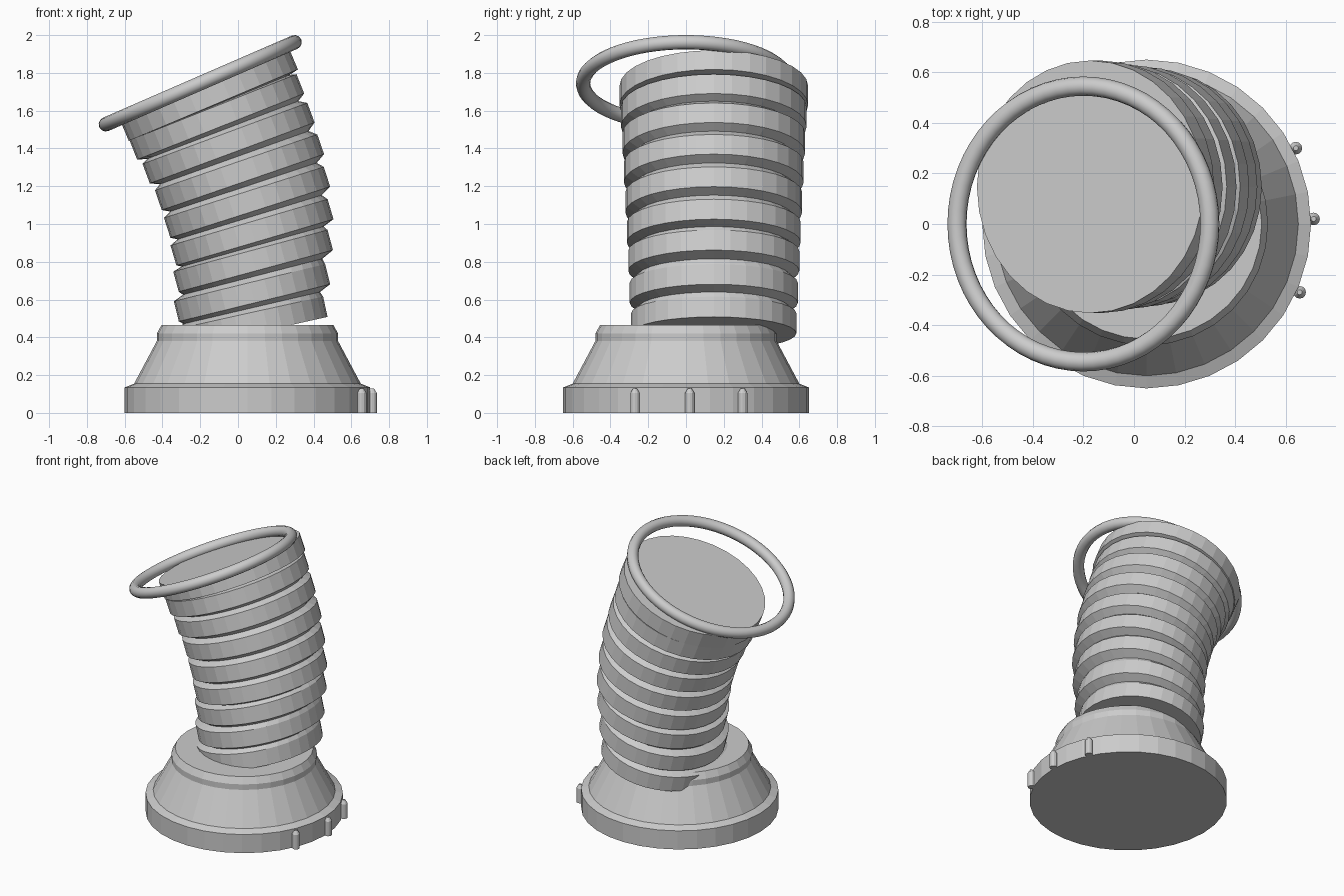
import bpy, bmesh, math
from mathutils import Vector, Matrix

if "Cube" in bpy.data.objects:
    bpy.data.objects.remove(bpy.data.objects["Cube"])

grey = bpy.data.materials.new("plain grey")
grey.use_nodes = True
grey.diffuse_color = (0.6, 0.6, 0.6, 1)
grey.node_tree.nodes["Principled BSDF"].inputs["Base Color"].default_value = (0.6, 0.6, 0.6, 1)


def loft(name, sections, sides):
    """Skin a closed tube over elliptical sections: (centre, tilt, rx, ry)."""
    bm = bmesh.new()
    loops = []
    for centre, tilt, rx, ry in sections:
        turn = Matrix.Rotation(-tilt, 3, 'Y')
        loop = []
        for i in range(sides):
            a = math.tau * i / sides
            offset = turn @ Vector((rx * math.cos(a), ry * math.sin(a), 0))
            loop.append(bm.verts.new(Vector(centre) + offset))
        loops.append(loop)
    for low, high in zip(loops, loops[1:]):
        for i in range(sides):
            j = (i + 1) % sides
            bm.faces.new((low[i], low[j], high[j], high[i]))
    bm.faces.new(loops[0][::-1])
    bm.faces.new(loops[-1])
    mesh = bpy.data.meshes.new(name)
    bm.to_mesh(mesh)
    bm.free()
    mesh.materials.append(grey)
    obj = bpy.data.objects.new(name, mesh)
    bpy.context.collection.objects.link(obj)
    return obj


def turned(name, x, y, profile, sides):
    """Upright round part from (radius, height) pairs."""
    return loft(name, [((x, y, z), 0, r, r) for r, z in profile], sides)


# Stepped conical base
turned("base", 0.05, 0, [(0.65, 0), (0.65, 0.135), (0.6, 0.155), (0.48, 0.38),
                         (0.48, 0.42), (0.455, 0.465)], 32)

# Small pointed pins on the rim
for x, y in [(0.64, 0.3), (0.71, 0.02), (0.655, -0.27)]:
    turned("rim_pin", x, y, [(0.025, 0), (0.025, 0.105), (0.01, 0.13)], 12)

# Leaning ribbed sleeve: stacked ribs with a V groove between neighbours
rib_x = [0.07, 0.074, 0.08, 0.074, 0.048, 0.008, -0.05, -0.112, -0.152]
rib_z = [0.475, 0.636, 0.805, 0.956, 1.115, 1.274, 1.428, 1.567, 1.68]
half = 0.055
sections = []
for t, (x, z) in enumerate(zip(rib_x, rib_z)):
    tilt = math.radians(12.5 + 1.3 * t)
    rx, ry = 0.402 + 0.0105 * t, 0.437 + 0.0078 * t
    centre = Vector((x, 0.147, z))
    up = Vector((-math.sin(tilt), 0, math.cos(tilt))) * half
    if sections:
        last, last_tilt = sections[-1][:2]
        sections.append(((last + centre - up) / 2, (last_tilt + tilt) / 2, rx * 0.9, ry * 0.9))
    sections += [(centre - up, tilt, rx, ry), (centre + up, tilt, rx, ry)]
loft("ribbed_sleeve", sections, 32)

# Tilted hoop around the top
bpy.ops.mesh.primitive_torus_add(major_radius=0.545, minor_radius=0.038,
                                 major_segments=64, minor_segments=12,
                                 location=(-0.2, 0, 1.745),
                                 rotation=(0, math.radians(-23.5), 0))
hoop = bpy.context.object
hoop.name = "top_hoop"
hoop.data.materials.append(grey)
bpy.ops.object.shade_smooth_by_angle(angle=math.radians(40))
